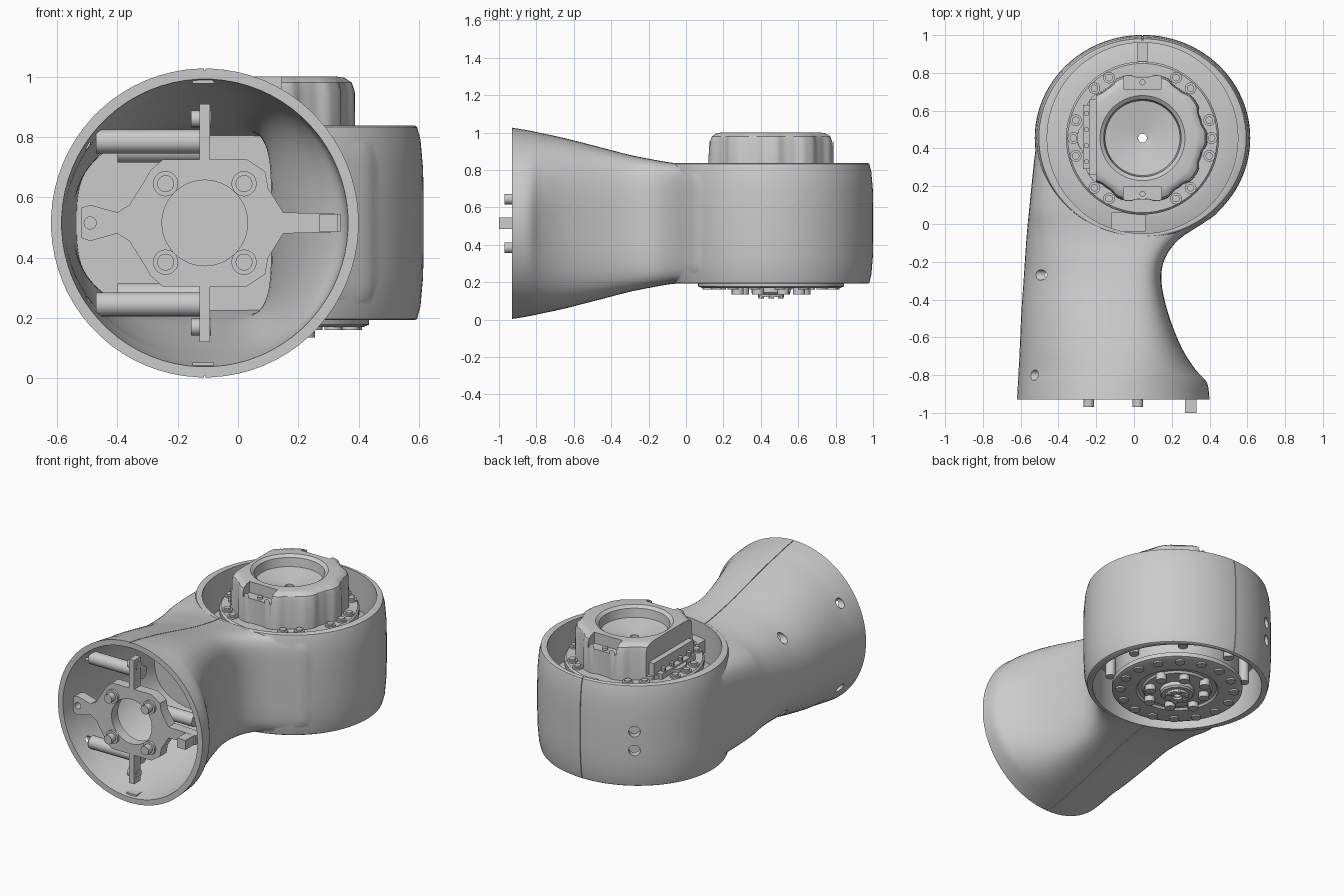
import bpy, bmesh, math
from mathutils import Vector

if "Cube" in bpy.data.objects:
    bpy.data.objects.remove(bpy.data.objects["Cube"])

MID = 0.515            # mid height of the shell
CX, CY = 0.045, 0.455  # vertical joint axis
TX = -0.11             # tube axis


def skin(name, rings, closed=False):
    """Skin a list of point rings; cap the ends, or join last ring to first."""
    bm = bmesh.new()
    vs = [[bm.verts.new(p) for p in r] for r in rings]
    n = len(rings[0])
    pairs = list(zip(vs, vs[1:])) + ([(vs[-1], vs[0])] if closed else [])
    for a, b in pairs:
        for i in range(n):
            j = (i + 1) % n
            bm.faces.new((a[i], a[j], b[j], b[i]))
    if not closed:
        bm.faces.new(vs[0])
        bm.faces.new(vs[-1])
    bmesh.ops.recalc_face_normals(bm, faces=bm.faces)
    me = bpy.data.meshes.new(name)
    bm.to_mesh(me)
    bm.free()
    ob = bpy.data.objects.new(name, me)
    bpy.context.collection.objects.link(ob)
    return ob


def lathe(name, prof, n=64, closed=True, sx=1.0):
    """Revolve (radius, z[, flute depth]) around the joint axis."""
    rings = []
    for p in prof:
        amp = p[2] if len(p) > 2 else 0
        ring = []
        for i in range(n):
            t = 2 * math.pi * i / n
            r = p[0] + amp * max(-1, min(1, 1.8 * math.cos(10 * t)))
            ring.append((CX + sx * r * math.cos(t), CY + r * math.sin(t), p[1]))
        rings.append(ring)
    return skin(name, rings, closed)


def cyl(name, p0, p1, r, n=20):
    p0, p1 = Vector(p0), Vector(p1)
    q = (p1 - p0).to_track_quat('Z', 'Y')
    ring = [q @ Vector((r * math.cos(2 * math.pi * i / n), r * math.sin(2 * math.pi * i / n), 0)) for i in range(n)]
    return skin(name, [[p0 + v for v in ring], [p1 + v for v in ring]])


def box(name, x0, x1, y0, y1, z0, z1):
    return skin(name, [[(x0, y0, z), (x1, y0, z), (x1, y1, z), (x0, y1, z)] for z in (z0, z1)])


def boolean(ob, other, op='DIFFERENCE'):
    m = ob.modifiers.new('bool', 'BOOLEAN')
    m.operation, m.object, m.solver = op, other, 'EXACT'
    bpy.context.view_layer.objects.active = ob
    bpy.ops.object.modifier_apply(modifier=m.name)
    bpy.data.objects.remove(other)
    return ob


def polar(r, deg):
    return CX + r * math.cos(math.radians(deg)), CY + r * math.sin(math.radians(deg))


# Tube sections: y, left x, right x, half height, roundness left, right
ROWS = [(-0.93, -.62, .40, .512, 2, 2), (-.84, -.615, .387, .497, 2, 2.1),
        (-.77, -.611, .325, .482, 2, 2.5), (-.65, -.605, .25, .456, 2.1, 3.1),
        (-.47, -.597, .18, .41, 2.2, 3.8), (-.3, -.585, .145, .366, 2.3, 4.5),
        (-.18, -.577, .165, .342, 2.6, 5.2), (-.08, -.57, .24, .325, 3, 6),
        (0, -.563, .36, .319, 3.5, 7), (.07, -.556, .45, .318, 4.2, 8),
        (.2, -.543, .5, .318, 5, 8), (.36, -.526, .48, .318, 6, 8), (.52, -.505, .45, .318, 7, 8)]


def tube(name, d=0.0, ymax=1.0):
    """Loft the tube, inset by d (inset versions run past the front)."""
    rows = [r for r in ROWS if r[0] <= ymax]
    P = [rows[0]] + rows + [rows[-1]]
    dense = []
    for k in range(1, len(P) - 2):
        for s in range(4):
            t = s / 4
            dense.append([0.5 * (2 * b + (c - a) * t + (2 * a - 5 * b + 4 * c - e) * t * t
                          + (3 * b - a - 3 * c + e) * t ** 3)
                          for a, b, c, e in zip(P[k - 1], P[k], P[k + 1], P[k + 2])])
    dense.append(list(rows[-1]))
    if d:
        dense.insert(0, [-1.1] + dense[0][1:])
    rings = []
    for y, xl, xr, h, nl, nr in dense:
        ring = []
        for i in range(72):
            c, s = math.cos(2 * math.pi * (i + .5) / 72), math.sin(2 * math.pi * (i + .5) / 72)
            n, a = (nr, xr - TX - d) if c > 0 else (nl, TX - xl - d)
            ring.append((TX + math.copysign(a * abs(c) ** (2 / n), c), y,
                         MID + math.copysign((h - d) * abs(s) ** (2 / n), s)))
        rings.append(ring)
    return skin(name, rings)


def solid(name, d=0.0):
    """Barrel joined to the tube."""
    half = [(.518, .3225), (.525, .318), (.536, .275), (.544, .18), (.546, .08)]
    prof = [(r - d, MID + z - d) for r, z in half] + [(r - d, MID - z + d) for r, z in half[::-1]]
    return boolean(lathe(name, prof, 96, False, 1.045), tube('tube', d), 'UNION')


# Shell: outer form, seam grooves, cavities, screw holes
shell = solid('elbow_shell')
for x, y0, y1 in ((TX, -1.05, -.03), (CX, .85, 1.1)):
    slab = box('seam', x - .002, x + .002, y0, y1, -.1, 1.15)
    boolean(shell, boolean(slab, solid('inset', .006)))
boolean(shell, tube('tube_cavity', .035, -.07))
boolean(shell, lathe('barrel_cavity', [(.505, 0), (.505, 1.2)], 96, False))
for y, dz, x in ((-.8, .27, -.47), (-.27, .24, -.4)):
    for s in (-1, 1):
        z = MID + s * dz
        boolean(shell, cyl('hole', (-.8, y, z), (x - .02, y, z), .028))
        cyl('screw_post', (x, y, z), (TX, y, z), .04)
for z in (.43, .55):
    boolean(shell, cyl('hole', (*polar(.62, 125), z), (*polar(.45, 125), z), .034))

# Front mounting bracket inside the tube mouth
up = [(-.52, .565), (-.49, .575), (-.4, .55), (-.36, .575), (-.31, .655), (-.29, .69),
      (-.25, .725), (.03, .725), (.09, .685), (.1, .63), (.15, .55), (.34, .545)]
outline = up + [(x, 2 * MID - z) for x, z in up[::-1]]
bracket = skin('mount_bracket', [[(x, y, z) for x, z in outline] for y in (-.915, -.85)])
boolean(bracket, cyl('bore', (TX, -1, MID), (TX, -.7, MID), .142, 48))
boolean(bracket, cyl('slot', (-.49, -1, MID), (-.49, -.7, MID), .02))
for sx in (-1, 1):
    for sz in (-1, 1):
        x, z = TX + sx * .13, MID + sz * .13
        cyl('bracket_boss', (x, -.93, z), (x, -.86, z), .042)
        cyl('bracket_pin', (x, -.97, z), (x, -.9, z), .028)
box('locating_tab', .27, .33, -1.0, -.88, .485, .545)
for s in (-1, 1):
    a, b = sorted((MID + s * .2, MID + s * .395))
    box('bracket_rib', TX - .018, TX + .018, -.915, -.85, a, b)
    z = MID + s * .345
    cyl('rib_boss', (-.155, -.87, z), (-.09, -.87, z), .028)
    z = MID + s * .475
    box('seam_clip', -.15, -.08, -.91, -.86, z - .012, z + .012)

# Actuator body, mounting flange and ledge in the barrel
lathe('actuator_body', [(.024, .2), (.37, .2), (.37, .72), (.4, .72), (.405, .73), (.405, .765),
                        (.395, .775), (.024, .775)])
lathe('barrel_ledge', [(.36, .45), (.51, .45), (.51, .6), (.43, .62), (.36, .62)])
box('top_clip', -.12, .06, -.04, .06, .66, .74)
box('rear_clip', .015, .075, .86, .965, .66, .79)
for a in (61, 46, 15, 0, -15, -46, -61, 119, 134, 165, 180, 195, 226, 241):
    x, y = polar(.366, a)
    cyl('flange_seat', (x, y, .76), (x, y, .785), .031, 16)
    cyl('flange_screw', (x, y, .77), (x, y, .795), .02, 12)

# Fluted cap with dished centre, flat left side and two pockets
cap = lathe('actuator_cap', [(.335, .765, .009), (.333, .95, .009), (.325, .98, .007), (.305, .996, .003),
                             (.285, 1.0), (.225, 1.0), (.205, .985), (.198, .93), (.024, .9), (.024, .765)], 160)
boolean(cap, box('flat', -.5, -.2, 0, 1, .8, 1.2))
for s in (-1, 1):
    y = CY + s * .295
    boolean(cap, box('pocket', CX - .1, CX + .1, y - .035, y + .035, .93, 1.2))
    cyl('pocket_screw', (CX, y, .92), (CX, y, .945), .016, 12)
box('connector', -.235, -.2, .26, .66, .77, .88)
box('connector_base', -.27, -.2, .29, .63, .77, .81)
for i in range(4):
    y = .33 + i * .085
    cyl('connector_pin', (-.252, y, .8), (-.252, y, .835), .014, 10)

# Output face underneath
lathe('output_flange', [(.024, .17), (.2, .17), (.21, .182), (.235, .182), (.245, .17),
                        (.37, .17), (.39, .178), (.39, .205), (.024, .205)])
lathe('output_hub', [(.024, .135), (.095, .135), (.105, .145), (.105, .18), (.024, .18)], 12)
lathe('output_hub_lip', [(.03, .12), (.07, .12), (.07, .14), (.03, .14)], 32)
for i in range(16):
    x, y = polar(.34, 22.5 * i + 8)
    cyl('rim_bolt', (x, y, .16), (x, y, .19), .03, 14)
for i in range(8):
    x, y = polar(.165 if i % 2 else .19, 45 * i + 20)
    cyl('output_bolt', (x, y, .135), (x, y, .18), .032, 16)
for i in range(8):
    x, y = polar(.4, 45 * i + 10)
    cyl('body_lug', (x, y, .24), (x, y, .46), .03, 14)
for i in range(6):
    x, y = polar(.06, 60 * i)
    cyl('hub_screw', (x, y, .113), (x, y, .13), .015, 10)

# Shading: smooth with crisp edges
bpy.ops.object.select_all(action='DESELECT')
for ob in bpy.context.scene.objects:
    ob.select_set(True)
    bpy.context.view_layer.objects.active = ob
bpy.ops.object.shade_smooth_by_angle(angle=math.radians(32))
